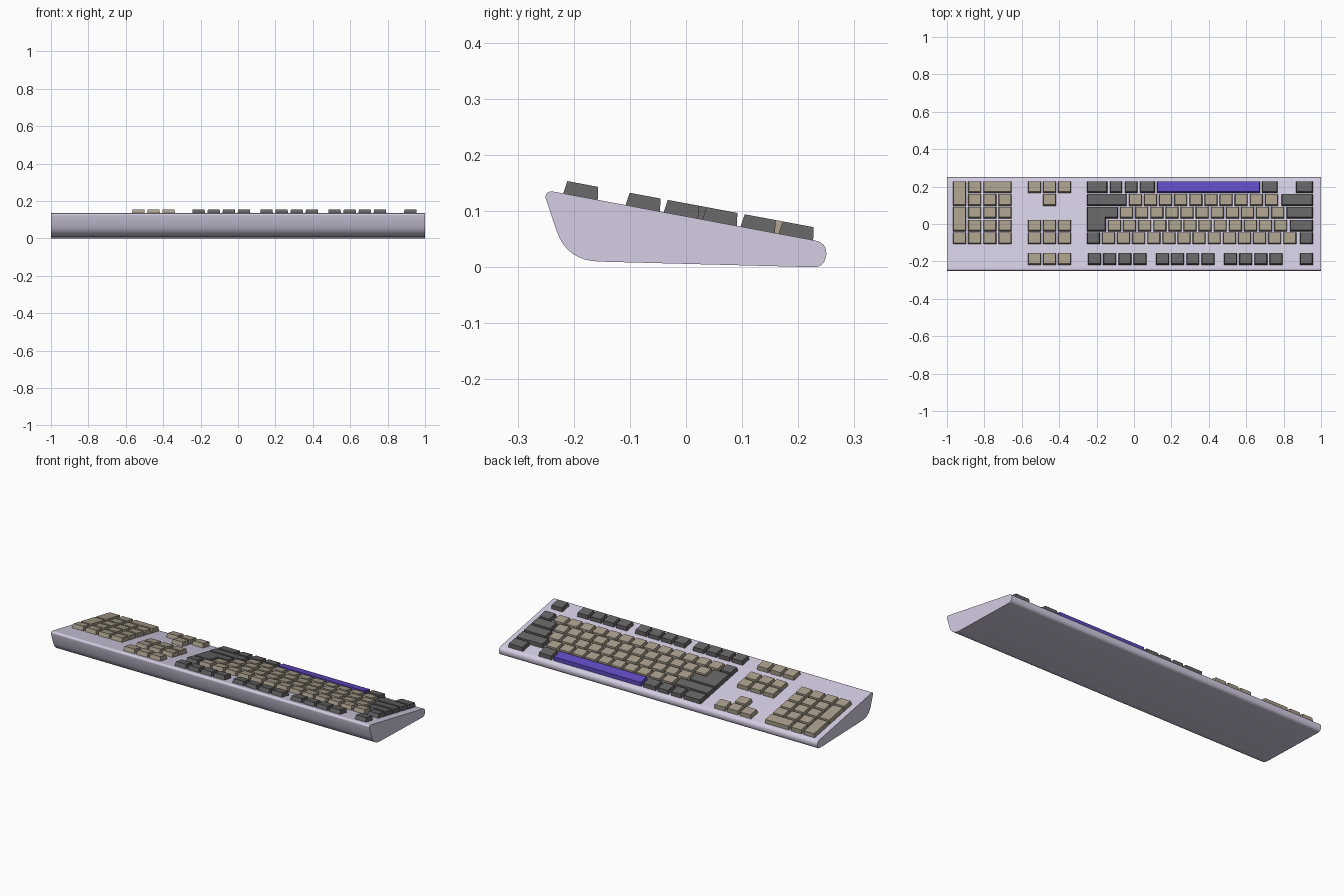
import bpy, bmesh, math

if "Cube" in bpy.data.objects:
    bpy.data.objects.remove(bpy.data.objects["Cube"])

SLOPE = -0.187                       # top plate falls toward +y
ANG = math.atan(-SLOPE)
NY, NZ = math.sin(ANG), math.cos(ANG)


def material(name, rgb):
    m = bpy.data.materials.new(name)
    m.diffuse_color = (*rgb, 1)
    m.use_nodes = True
    m.node_tree.nodes["Principled BSDF"].inputs["Base Color"].default_value = m.diffuse_color
    return m


CASE = material("lavender", (0.66, 0.61, 0.77))
BEIGE = material("beige", (0.39, 0.34, 0.26))
DARK = material("dark_grey", (0.13, 0.13, 0.13))
PURPLE = material("purple", (0.12, 0.07, 0.55))


def finish(bm, name, mat):
    bmesh.ops.recalc_face_normals(bm, faces=bm.faces)
    me = bpy.data.meshes.new(name)
    bm.to_mesh(me)
    bm.free()
    ob = bpy.data.objects.new(name, me)
    me.materials.append(mat)
    bpy.context.collection.objects.link(ob)
    return ob


def loft(bm, a, b):
    """Closed solid between two matching outlines."""
    va, vb = [bm.verts.new(p) for p in a], [bm.verts.new(p) for p in b]
    bm.faces.new(va)
    bm.faces.new(vb)
    for i in range(len(a)):
        j = (i + 1) % len(a)
        bm.faces.new((va[i], va[j], vb[j], vb[i]))


# Case: rounded wedge profile extruded along x
def bezier(p, q, r, n=6):
    return [tuple((1-t)**2*a + 2*t*(1-t)*b + t*t*c for a, b, c in zip(p, q, r))
            for t in [i / n for i in range(n + 1)]]


profile = (bezier((-0.25, 0.123), (-0.252, 0.138), (-0.232, 0.134))
           + bezier((0.228, 0.048), (0.25, 0.044), (0.25, 0.026))
           + bezier((0.25, 0.022), (0.247, 0.0), (0.228, 0.0))
           + bezier((-0.155, 0.010), (-0.212, 0.012), (-0.23, 0.063), 8))
bm = bmesh.new()
loft(bm, [(-1, y, z) for y, z in profile], [(1, y, z) for y, z in profile])
case = finish(bm, "keyboard_case", CASE)
bpy.context.view_layer.objects.active = case
case.select_set(True)
bpy.ops.object.shade_smooth_by_angle(angle=math.radians(35))


# Keycaps: tapered caps standing square to the sloping plate
def cap(bm, outline, inset=0.004, height=0.0225, sink=0.006):
    def place(x, y, h):
        return (x, y + NY * h, 0.091 + SLOPE * y + NZ * h)
    n = len(outline)
    top = []
    for i, (x, y) in enumerate(outline):          # axis-aligned, CCW
        px, py = outline[i - 1]
        qx, qy = outline[(i + 1) % n]
        for dx, dy in ((x - px, y - py), (qx - x, qy - y)):
            d = math.hypot(dx, dy)
            x, y = x - dy / d * inset, y + dx / d * inset
        top.append(place(x, y, height))
    loft(bm, [place(x, y, -sink) for x, y in outline], top)


def rect(bm, x0, x1, y0, y1):
    cap(bm, [(x0, y0), (x1, y0), (x1, y1), (x0, y1)])


ROWS = [0.196, 0.128, 0.060, -0.009, -0.077, -0.188]   # space row .. function row
HALF, PITCH, W = 0.0315, 0.0808, 0.071


def key(bm, row, x0, x1, row2=None):
    rect(bm, x0, x1, ROWS[row if row2 is None else row2] - HALF, ROWS[row] + HALF)


def run(bm, row, x0, count):
    for i in range(count):
        key(bm, row, x0 + i * PITCH, x0 + i * PITCH + W)


# Letter and number keys
bm = bmesh.new()
for row, x0, count in ((1, -0.028, 10), (2, -0.075, 11), (3, -0.140, 12), (4, -0.172, 13)):
    run(bm, row, x0, count)
finish(bm, "letter_keys", BEIGE)

# Navigation block and arrows
bm = bmesh.new()
for row in (0, 3, 4, 5):
    run(bm, row, -0.568, 3)
run(bm, 1, -0.568 + PITCH, 1)
finish(bm, "navigation_keys", BEIGE)

# Number pad: two tall keys, one wide key, the rest square
bm = bmesh.new()
NP = -0.968
key(bm, 0, NP, NP + W, 1)
key(bm, 2, NP, NP + W, 3)
run(bm, 4, NP, 1)
run(bm, 0, NP + PITCH, 1)
key(bm, 0, NP + 2 * PITCH, NP + 3 * PITCH + W)
for row in (1, 2, 3, 4):
    run(bm, row, NP + PITCH, 3)
finish(bm, "number_pad_keys", BEIGE)

# Dark modifier keys either side of the letters
bm = bmesh.new()
L, R = -0.252, 0.957
for row, x0, x1 in ((0, L, -0.142), (0, -0.130, -0.064), (0, -0.050, 0.020),
                    (0, 0.030, 0.112), (0, 0.684, 0.768), (0, 0.865, R),
                    (1, L, -0.038), (1, 0.788, R), (2, 0.815, R),
                    (3, 0.832, R), (4, L, -0.182), (4, 0.886, R)):
    key(bm, row, x0, x1)
finish(bm, "modifier_keys", DARK)

# L-shaped enter key
bm = bmesh.new()
step = ROWS[2] - HALF
cap(bm, [(L, ROWS[3] - HALF), (-0.150, ROWS[3] - HALF), (-0.150, step),
         (-0.085, step), (-0.085, ROWS[2] + HALF), (L, ROWS[2] + HALF)])
finish(bm, "enter_key", DARK)

# Function row
bm = bmesh.new()
for x0, count in ((-0.246, 4), (0.117, 4), (0.481, 4), (0.886, 1)):
    run(bm, 5, x0, count)
finish(bm, "function_keys", DARK)

# Space bar
bm = bmesh.new()
key(bm, 0, 0.122, 0.674)
finish(bm, "space_bar", PURPLE)
